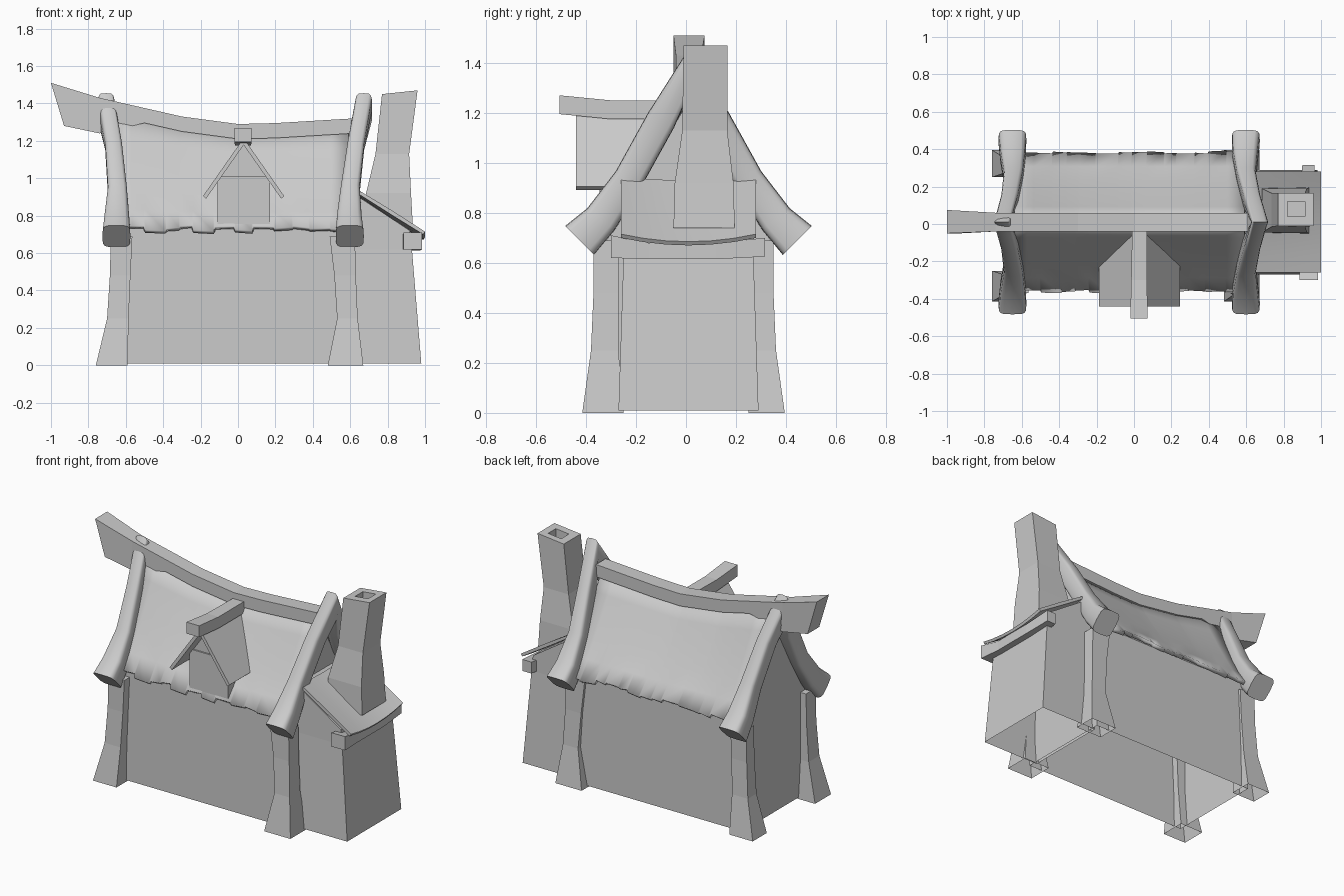
import bpy, bmesh, math, random
from mathutils import Vector

random.seed(4)
cube = bpy.data.objects.get("Cube")
if cube:
    bpy.data.objects.remove(cube, do_unlink=True)

grey = bpy.data.materials.new("plain_grey")
grey.use_nodes = True
grey.diffuse_color = (0.6, 0.6, 0.6, 1)
grey.node_tree.nodes["Principled BSDF"].inputs["Base Color"].default_value = (0.6, 0.6, 0.6, 1)


def finish(name, bm, smooth=None):
    bmesh.ops.recalc_face_normals(bm, faces=bm.faces[:])
    mesh = bpy.data.meshes.new(name)
    bm.to_mesh(mesh)
    bm.free()
    mesh.materials.append(grey)
    if smooth:
        for p in mesh.polygons:
            p.use_smooth = True
        mesh.set_sharp_from_angle(angle=math.radians(smooth))
    ob = bpy.data.objects.new(name, mesh)
    bpy.context.scene.collection.objects.link(ob)
    return ob


def loft(name, sections, start=True, end=True, ring=True, smooth=None):
    """Skin a list of equal-sized point loops, with optional caps."""
    bm = bmesh.new()
    loops = [[bm.verts.new(p) for p in s] for s in sections]
    n = len(loops[0])
    for a, b in zip(loops, loops[1:]):
        for i in range(n if ring else n - 1):
            j = (i + 1) % n
            bm.faces.new((a[i], a[j], b[j], b[i]))
    if start:
        bm.faces.new(loops[0])
    if end:
        bm.faces.new(loops[-1])
    return finish(name, bm, smooth)


def rect_z(x0, x1, y0, y1, z, z_far=None):
    zf = z if z_far is None else z_far
    return [(x0, y0, z), (x1, y0, zf), (x1, y1, zf), (x0, y1, z)]


def rect_x(x, y0, y1, z0, z1):
    return [(x, y0, z0), (x, y1, z0), (x, y1, z1), (x, y0, z1)]


def rect_y(y, x0, x1, z0, z1):
    return [(x0, y, z0), (x1, y, z0), (x1, y, z1), (x0, y, z1)]


# Sagging ridge line and concave roof slope
RIDGE = [(-1, 1.51), (-0.74, 1.43), (-0.3, 1.33), (0, 1.29), (0.2, 1.295), (0.7, 1.325)]
EAVE_Y, EAVE_Z, MID_Y = 0.36, 0.73, 0.01


def ridge_z(x):
    for (xa, za), (xb, zb) in zip(RIDGE, RIDGE[1:]):
        if x <= xb:
            return za + (zb - za) * (x - xa) / (xb - xa)
    return RIDGE[-1][1]


def roof_z(x, t):
    return EAVE_Z + (ridge_z(x) - 0.04 - EAVE_Z) * (1 - t) ** 1.15


# House walls with gable ends, open underneath
def wall_section(x):
    ts = [-0.9, -0.6, -0.3, 0, 0.3, 0.6, 0.9]
    top = [(x, MID_Y + t * EAVE_Y, roof_z(x, abs(t)) - 0.03) for t in ts]
    y0, y1 = top[0][1], top[-1][1]
    return [(x, y0, 0.01)] + top + [(x, y1, 0.01)]


loft("house_walls", [wall_section(x) for x in (-0.64, -0.3, 0, 0.2, 0.58)], ring=False)

# Roof slopes with a ragged shingle edge
for side, label in ((-1, "front"), (1, "back")):
    columns, x = [], -0.64
    while x < 0.57:
        width = random.uniform(0.06, 0.12)
        drop = random.uniform(-0.01, 0.02)
        for cx, d in ((x, drop), (min(x + width, 0.6) - 0.008, drop + random.uniform(-0.01, 0.01))):
            pts = [(cx, MID_Y + side * EAVE_Y * t, roof_z(cx, t)) for t in (0, 0.2, 0.4, 0.6, 0.8)]
            pts.append((cx, MID_Y + side * (EAVE_Y + d * 0.5), EAVE_Z - d))
            columns.append(pts)
        x += width
    roof = loft(label + "_roof", columns, start=False, end=False, ring=False, smooth=40)
    solid = roof.modifiers.new("thickness", "SOLIDIFY")
    solid.thickness = 0.025
    solid.offset = 0

# Ridge beam with an overhanging slanted tip
ridge = []
for x in (-0.74, -0.5, -0.3, -0.1, 0, 0.2, 0.61):
    z = ridge_z(x)
    ridge.append(rect_x(x, -0.04, 0.06, z - (0.19 if x < -0.7 else 0.08), z))
tip = [(-0.93, -0.05, 1.28), (-0.93, 0.07, 1.28), (-1, 0.075, 1.51), (-1, -0.05, 1.51)]
loft("ridge_beam", [tip] + ridge)


# Thick rounded gable beams: y, z, half depth, half width
HALF_PATH = [(0.435, 0.69, 0.082, 0.075), (0.35, 0.775, 0.07, 0.068),
             (0.24, 0.935, 0.06, 0.052), (0.11, 1.17, 0.06, 0.046)]


def gable_beam(name, xs):
    path = [(-y, z, d, w, x) for (y, z, d, w), x in zip(HALF_PATH, xs)]
    path += [(0, 1.365, 0.09, 0.045, xs[-1])] + [(-p[0],) + p[1:] for p in path[::-1]]
    sections = []
    for i, (y, z, d, w, x) in enumerate(path):
        a, b = path[max(i - 1, 0)], path[min(i + 1, len(path) - 1)]
        t = Vector((0, b[0] - a[0], b[1] - a[1])).normalized()
        normal = Vector((0, -t.z, t.y))
        loop = []
        for k in range(16):
            c, s = math.cos(k * math.tau / 16), math.sin(k * math.tau / 16)
            u = math.copysign(abs(c) ** 0.45, c) * w
            v = math.copysign(abs(s) ** 0.45, s) * d
            loop.append(Vector((x + u, MID_Y + y, z)) + normal * v)
        sections.append([p + Vector((u * 0, 0, 0)) for p in loop])
    loft(name, sections, smooth=50)


gable_beam("left_side_gable_beam", (-0.65, -0.648, -0.645, -0.665, -0.705))
gable_beam("right_side_gable_beam", (0.598, 0.595, 0.6, 0.63, 0.672))

# Flared corner posts, open underneath
for label, xs in (("west", ((-0.76, -0.59), (-0.7, -0.585), (-0.685, -0.575), (-0.68, -0.565))),
                  ("east", ((0.48, 0.67), (0.53, 0.64), (0.515, 0.63), (0.49, 0.625)))):
    for side, end in ((-1, "front"), (1, "back")):
        secs = []
        for (x0, x1), z, outer, inner in zip(xs, (0, 0.25, 0.48, 0.69),
                                             (0.405, 0.37, 0.36, 0.36), (0.25, 0.27, 0.27, 0.27)):
            ya, yb = sorted((MID_Y * -1 + side * outer, side * inner))
            secs.append(rect_z(x0, x1, ya, yb, z))
        loft(end + "_" + label + "_post", secs, start=False)

# Side annex, open underneath, with a sloping top
loft("annex_walls", [rect_z(0.56, 0.98, -0.27, 0.29, 0.01),
                     rect_z(0.56, 0.93, -0.25, 0.27, 0.62),
                     rect_z(0.6, 0.92, -0.25, 0.27, 0.93, 0.72)], start=False)

# Sagging lean-to roof
lean_to = []
for i in range(7):
    y = -0.26 + 0.54 * i / 6
    sag = 0.03 * (1 - ((i - 3) / 3) ** 2)
    lean_to.append([(0.63, y, 0.945 - sag * 0.5), (0.82, y, 0.83 - sag), (1.0, y, 0.715 - sag),
                    (0.99, y, 0.7 - sag), (0.82, y, 0.805 - sag), (0.63, y, 0.925 - sag * 0.5)])
loft("lean_to_roof", lean_to, smooth=30)

# Bent eave beam under the lean-to
loft("lean_to_beam", [rect_y(-0.3, 0.885, 0.985, 0.62, 0.71), rect_y(-0.15, 0.88, 0.975, 0.615, 0.68),
                      rect_y(0.12, 0.88, 0.975, 0.615, 0.68), rect_y(0.315, 0.9, 0.965, 0.625, 0.7)])

# Chimney with a hollow flue
loft("chimney", [rect_z(0.67, 0.935, -0.05, 0.195, 0.74),
                 rect_z(0.685, 0.925, -0.045, 0.19, 0.92),
                 rect_z(0.735, 0.915, -0.015, 0.165, 1.13),
                 rect_z(0.77, 0.96, -0.01, 0.165, 1.45, 1.47),
                 rect_z(0.82, 0.915, 0.04, 0.12, 1.455, 1.465),
                 rect_z(0.82, 0.915, 0.04, 0.12, 1.38)])

# Dormer: front block, gable, thin roof panels and ridge board
loft("dormer_block", [rect_y(y, -0.11, 0.17, 0.755, 1.01) for y in (-0.345, -0.1)])
loft("dormer_gable", [[(-0.11, y, 0.76), (0.17, y, 0.76), (0.17, y, 0.99), (0.03, y, 1.19), (-0.11, y, 0.99)]
                      for y in (-0.335, 0)])
for side, label in ((-1, "left"), (1, "right")):
    panel = []
    for d, z, y1 in ((0, 1.215, -0.02), (0.217, 0.905, -0.2)):
        x = 0.03 + side * d
        panel.append([(x, -0.44, z), (x, y1, z), (x - side * 0.016, y1, z - 0.014),
                      (x - side * 0.016, -0.44, z - 0.014)])
    loft("dormer_roof_" + label + "_slope", panel)
loft("dormer_ridge", [rect_y(-0.505, -0.02, 0.072, 1.195, 1.27), rect_y(-0.3, -0.015, 0.07, 1.175, 1.25),
                      rect_y(-0.03, -0.01, 0.07, 1.175, 1.25)])
